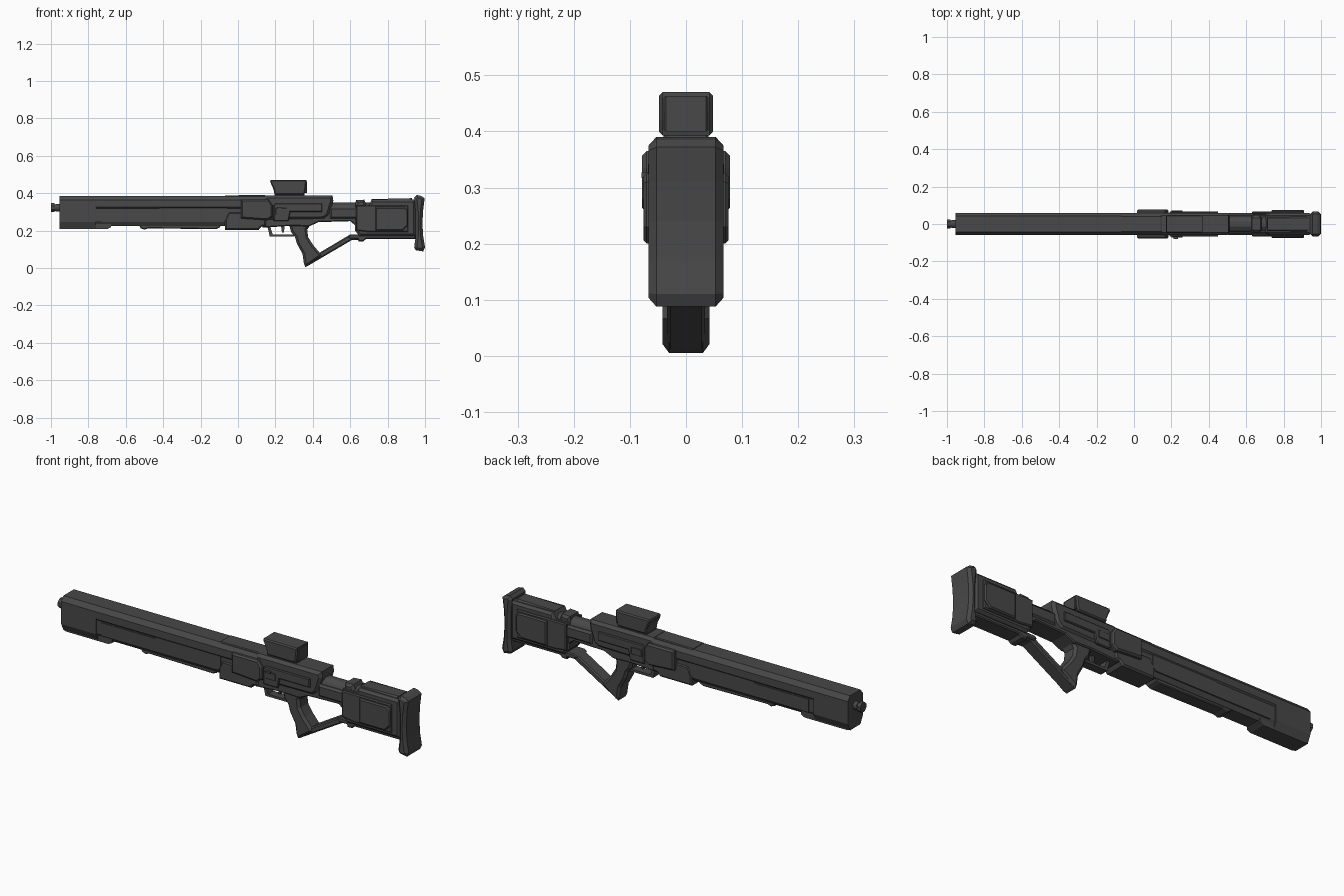
import bpy, bmesh, math
from mathutils import Matrix

dark = bpy.data.materials.new("gunmetal")
dark.diffuse_color = (0.065, 0.065, 0.065, 1)


def finish(name, bm):
    bmesh.ops.recalc_face_normals(bm, faces=bm.faces)
    me = bpy.data.meshes.new(name)
    bm.to_mesh(me)
    bm.free()
    me.materials.append(dark)
    ob = bpy.data.objects.new(name, me)
    bpy.context.collection.objects.link(ob)
    return ob


def sweep(name, pts, axis, a, b, chamfer=0):
    """Extrude a profile along 'x' (pts are y,z) or 'y' (pts are x,z) and chamfer both end rims."""
    bm = bmesh.new()
    co = (lambda p, t: (t, *p)) if axis == 'x' else (lambda p, t: (p[0], t, p[1]))
    r1, r2 = ([bm.verts.new(co(p, t)) for p in pts] for t in (a, b))
    caps = [bm.faces.new(r1), bm.faces.new(r2)]
    n = len(pts)
    for i in range(n):
        bm.faces.new((r1[i], r1[(i + 1) % n], r2[(i + 1) % n], r2[i]))
    bmesh.ops.recalc_face_normals(bm, faces=bm.faces)
    if chamfer:
        edges = list({e for f in caps for e in f.edges})
        bmesh.ops.bevel(bm, geom=edges, offset=chamfer, segments=1, affect='EDGES')
    return finish(name, bm)


def plate(name, pts, w, chamfer=0):
    return sweep(name, pts, 'y', -w, w, chamfer)


def box(name, x0, x1, w, z0, z1, chamfer=0):
    return plate(name, [(x0, z0), (x1, z0), (x1, z1), (x0, z1)], w, chamfer)


def side_panels(name, pts, y0, y1, chamfer=0):
    for side, s in (("near", -1), ("far", 1)):
        sweep(f"{name}_{side}", pts, 'y', s * y0, s * y1, chamfer)


def tube(name, x0, x1, r, z, sides=12):
    ring = [(r * math.cos(math.tau * (i + .5) / sides), z + r * math.sin(math.tau * (i + .5) / sides))
            for i in range(sides)]
    return sweep(name, ring, 'x', x0, x1)


def mirror_section(half):
    return half + [(-y, z) for y, z in reversed(half)]


# Muzzle
tube("muzzle_collar", -0.975, -0.95, 0.021, 0.322)
tube("muzzle_neck", -0.985, -0.96, 0.018, 0.322)
tube("muzzle_tip", -1.0, -0.98, 0.026, 0.322, 8)

# Handguard: upper shell, solid nose and recessed lower sides
sweep("handguard_shell", mirror_section([(0.042, 0.385), (0.06, 0.362), (0.06, 0.325), (0.053, 0.318)]),
      'x', -0.955, 0.16)
plate("handguard_nose", [(-0.955, 0.215), (-0.94, 0.207), (-0.70, 0.207), (-0.68, 0.217), (-0.68, 0.245),
                         (-0.76, 0.245), (-0.76, 0.33), (-0.955, 0.33)], 0.044)
sweep("handguard_nose_sides", mirror_section([(0.06, 0.33), (0.06, 0.247), (0.042, 0.209)]),
      'x', -0.955, -0.76)
sweep("handguard_lower", mirror_section([(0.053, 0.33), (0.053, 0.25), (0.036, 0.224)]),
      'x', -0.77, 0.05)
side_panels("handguard_strip", [(-0.73, 0.245), (-0.08, 0.245), (-0.06, 0.26), (-0.06, 0.32), (-0.42, 0.32),
                                (-0.43, 0.312), (-0.73, 0.312)], 0.05, 0.056)
plate("under_rail", [(-0.53, 0.23), (-0.52, 0.212), (-0.50, 0.205), (-0.48, 0.212), (-0.12, 0.207),
                     (-0.10, 0.215), (-0.09, 0.23)], 0.034, 0.004)

# Magazine housing and widened receiver collar
plate("magazine", [(-0.07, 0.203), (0.11, 0.203), (0.125, 0.22), (0.15, 0.225), (0.15, 0.30), (-0.05, 0.30),
                   (-0.07, 0.26)], 0.058, 0.008)
plate("receiver_collar", [(0.015, 0.265), (0.16, 0.255), (0.185, 0.275), (0.185, 0.335), (0.165, 0.365),
                          (0.015, 0.365)], 0.078, 0.008)
plate("top_cover", [(-0.07, 0.375), (-0.07, 0.388), (0.14, 0.39), (0.16, 0.382), (0.16, 0.37)], 0.044, 0.004)

# Receiver
plate("receiver_upper", [(0.13, 0.255), (0.46, 0.26), (0.485, 0.28), (0.51, 0.36), (0.505, 0.388),
                         (0.15, 0.388), (0.13, 0.37)], 0.06, 0.014)
plate("receiver_lower", [(0.13, 0.215), (0.28, 0.225), (0.38, 0.222), (0.43, 0.245), (0.60, 0.25), (0.63, 0.225),
                         (0.66, 0.225), (0.66, 0.30), (0.13, 0.30)], 0.05, 0.005)
side_panels("receiver_side", [(0.19, 0.25), (0.27, 0.25), (0.28, 0.30), (0.45, 0.30), (0.45, 0.345),
                              (0.20, 0.345), (0.19, 0.335)], 0.055, 0.068, 0.004)
side_panels("receiver_button", [(0.20, 0.285), (0.26, 0.285), (0.26, 0.32), (0.20, 0.32)], 0.06, 0.072, 0.002)
sweep("bolt_handle", [(0.21, 0.317), (0.235, 0.317), (0.235, 0.327), (0.21, 0.327)], 'y', -0.079, -0.05)

# Scope: base rails and flared body with recessed lenses
plate("scope_mount", [(0.19, 0.38), (0.36, 0.38), (0.35, 0.40), (0.20, 0.40)], 0.04, 0.004)
plate("scope_body", [(0.195, 0.393), (0.355, 0.393), (0.362, 0.42), (0.366, 0.46), (0.365, 0.47), (0.175, 0.47),
                     (0.172, 0.46), (0.19, 0.42)], 0.048, 0.006)
box("scope_eyepiece", 0.355, 0.37, 0.039, 0.40, 0.463, 0.003)

# Trigger group
plate("trigger_guard", [(0.155, 0.23), (0.17, 0.168), (0.30, 0.168), (0.30, 0.18), (0.185, 0.18), (0.17, 0.23)],
      0.022)
plate("trigger", [(0.23, 0.225), (0.235, 0.19), (0.245, 0.19), (0.25, 0.225)], 0.008)

# Grip and the strut running back to the stock
plate("grip", [(0.27, 0.24), (0.285, 0.19), (0.305, 0.165), (0.315, 0.13), (0.345, 0.075), (0.352, 0.025),
               (0.36, 0.005), (0.375, 0.012), (0.45, 0.065), (0.40, 0.125), (0.375, 0.165), (0.37, 0.205),
               (0.39, 0.235)], 0.042, 0.012)
plate("grip_strut", [(0.375, 0.012), (0.465, 0.065), (0.61, 0.15), (0.65, 0.15), (0.65, 0.17), (0.585, 0.17),
                     (0.43, 0.078), (0.40, 0.06)], 0.034, 0.006)

# Buffer tube and stock
tube("buffer_tube", 0.48, 0.72, 0.05, 0.302)
box("buffer_shroud", 0.49, 0.64, 0.058, 0.262, 0.325, 0.01)
plate("stock_front_ring", [(0.625, 0.30), (0.63, 0.362), (0.675, 0.365), (0.685, 0.34), (0.685, 0.30)],
      0.045, 0.012)
plate("stock_core", [(0.625, 0.20), (0.65, 0.17), (0.95, 0.17), (0.95, 0.365), (0.715, 0.365), (0.70, 0.335),
                     (0.625, 0.335)], 0.058, 0.012)
plate("stock_cheek", [(0.715, 0.33), (0.715, 0.368), (0.93, 0.373), (0.93, 0.33)], 0.045, 0.012)
side_panels("stock_side", [(0.63, 0.20), (0.70, 0.192), (0.91, 0.192), (0.91, 0.335), (0.63, 0.335)],
            0.05, 0.067, 0.005)
side_panels("stock_pad", [(0.735, 0.20), (0.88, 0.20), (0.91, 0.23), (0.91, 0.31), (0.89, 0.325), (0.735, 0.325)],
            0.06, 0.076, 0.006)
plate("stock_lower_bar", [(0.585, 0.17), (0.60, 0.155), (0.64, 0.155), (0.645, 0.142), (0.67, 0.142), (0.685, 0.155),
                          (0.95, 0.155), (0.95, 0.18), (0.60, 0.18)], 0.042, 0.005)

# Curved butt plate
plate("butt_plate", [(0.942, 0.11), (0.95, 0.095), (0.99, 0.088), (1.0, 0.11), (0.99, 0.17), (0.986, 0.24),
                     (0.99, 0.31), (0.998, 0.372), (0.98, 0.385), (0.955, 0.39), (0.942, 0.375), (0.95, 0.30),
                     (0.95, 0.17)], 0.067, 0.014)
